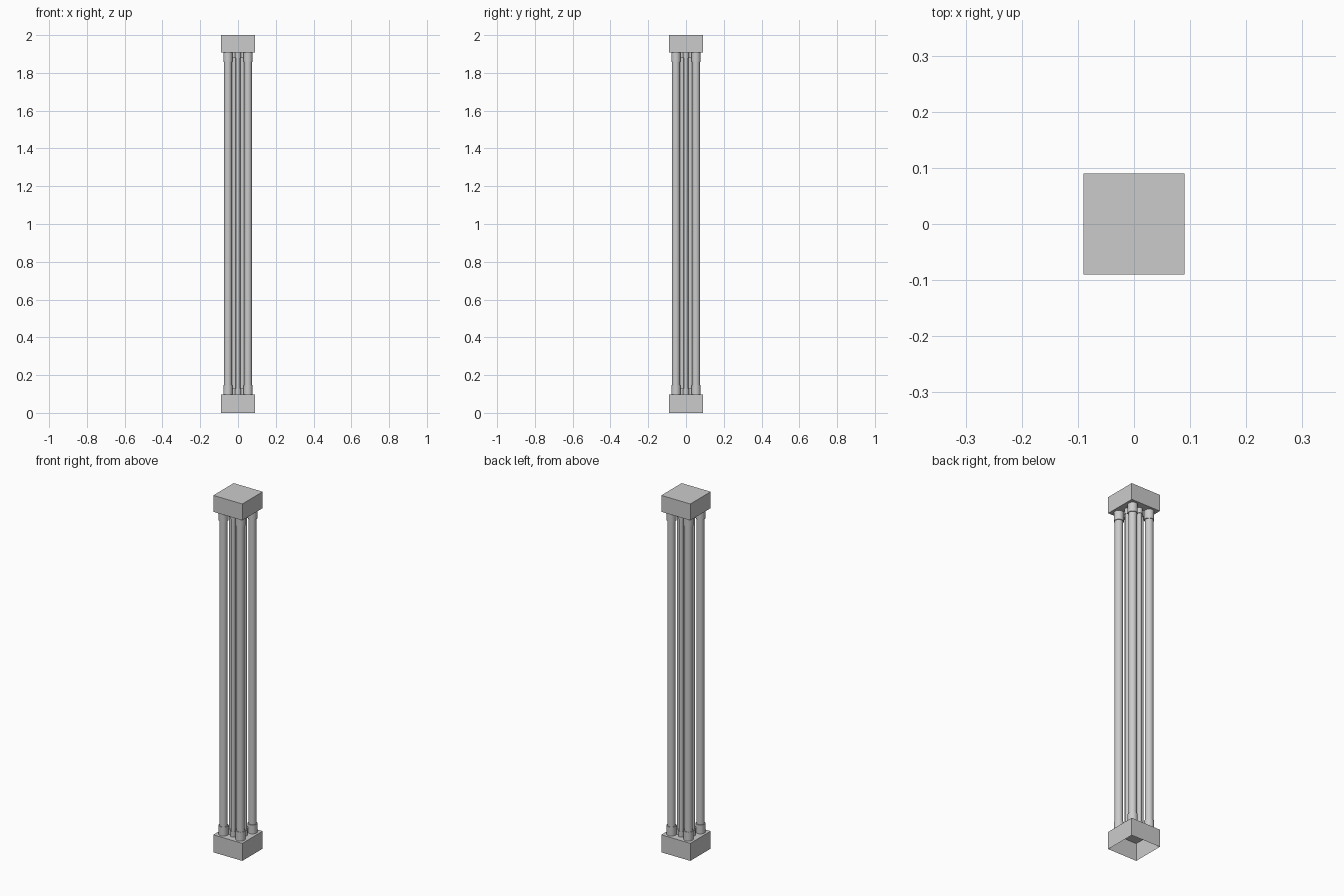
import bpy, bmesh

if "Cube" in bpy.data.objects:
    bpy.data.objects.remove(bpy.data.objects["Cube"])


def box(name, half, z0, z1, open_bottom=False):
    bm = bmesh.new()
    bmesh.ops.create_cube(bm, size=1)
    for v in bm.verts:
        v.co.x *= 2 * half
        v.co.y *= 2 * half
        v.co.z = z0 if v.co.z < 0 else z1
    if open_bottom:
        bm.normal_update()
        faces = [f for f in bm.faces if f.normal.z < -0.9]
        bmesh.ops.delete(bm, geom=faces, context='FACES_ONLY')
    me = bpy.data.meshes.new(name)
    bm.to_mesh(me)
    bm.free()
    ob = bpy.data.objects.new(name, me)
    bpy.context.collection.objects.link(ob)
    return ob


def cylinder(name, x, y, r, z0, z1, sides=24):
    bpy.ops.mesh.primitive_cylinder_add(vertices=sides, radius=r, depth=z1 - z0,
                                        location=(x, y, (z0 + z1) / 2))
    bpy.context.object.name = name
    bpy.ops.object.shade_smooth_by_angle()


LOW, HIGH = 0.098, 1.908  # base top and capital underside

# square base (hollow underneath) and capital
box("base_block", 0.09, 0, LOW, open_bottom=True)
box("capital_block", 0.09, HIGH, 2.0)

# recessed core with its short end trims
box("core", 0.033, LOW, HIGH)
box("core_foot", 0.041, LOW, 0.128)
box("core_head", 0.041, 1.878, HIGH)

# large corner shafts with collars
for sx in (-1, 1):
    for sy in (-1, 1):
        x, y = 0.053 * sx, 0.053 * sy
        cylinder("corner_shaft", x, y, 0.021, LOW, HIGH)
        cylinder("corner_foot", x, y, 0.025, LOW, 0.148)
        cylinder("corner_head", x, y, 0.025, 1.858, HIGH)

# slim shafts in the middle of each side
for dx, dy in ((1, 0), (-1, 0), (0, 1), (0, -1)):
    x, y = 0.042 * dx, 0.042 * dy
    cylinder("side_shaft", x, y, 0.012, LOW, HIGH, 16)
    cylinder("side_foot", x, y, 0.015, LOW, 0.128, 16)
    cylinder("side_head", x, y, 0.015, 1.878, HIGH, 16)
